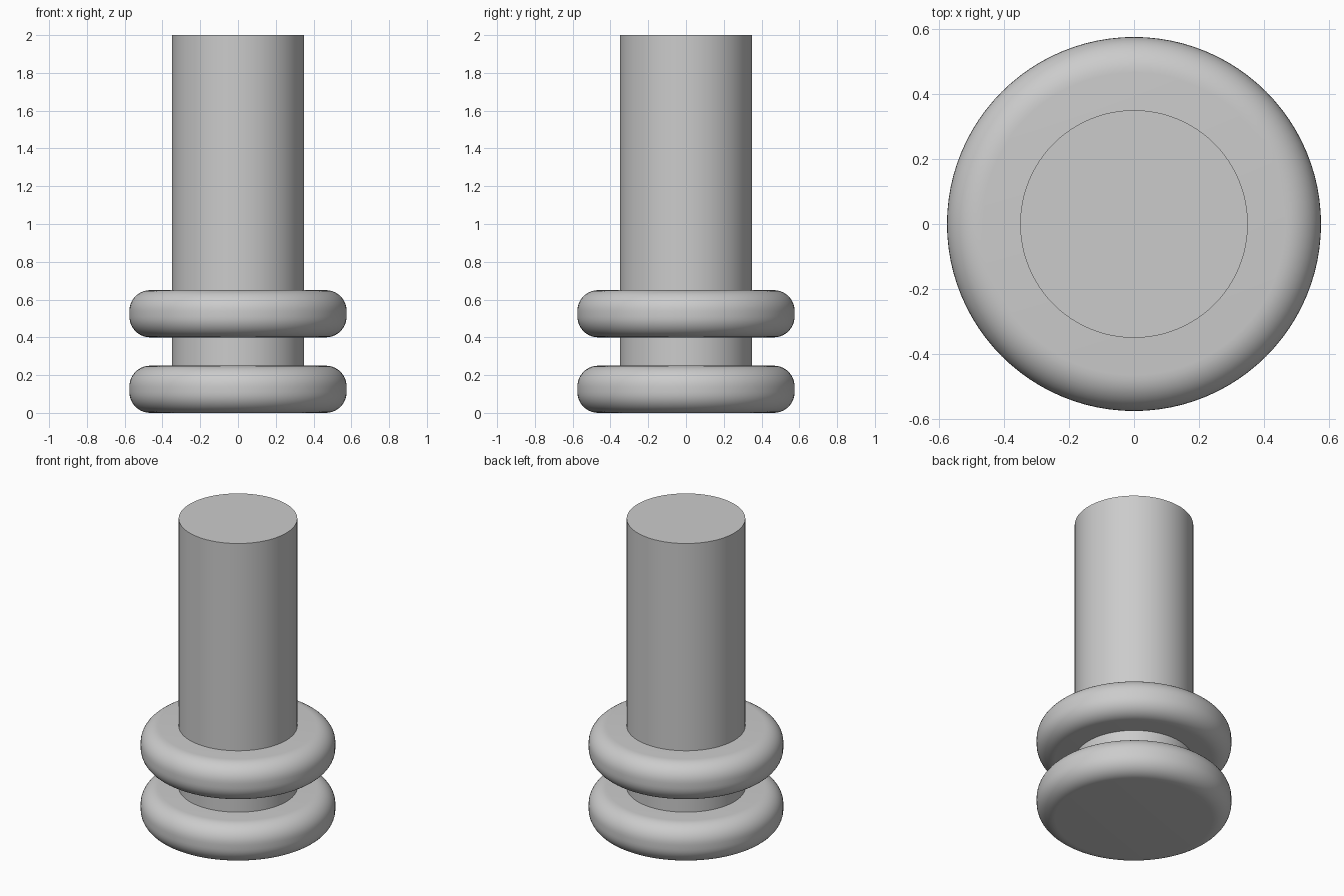
import bpy
import math

SEGMENTS = 96

cube = bpy.data.objects.get("Cube")
if cube:
    bpy.data.objects.remove(cube, do_unlink=True)

# Single plain grey finish
grey = bpy.data.materials.new("plain_grey")
grey.use_nodes = True
colour = (0.6, 0.6, 0.6, 1)
grey.diffuse_color = colour
grey.node_tree.nodes["Principled BSDF"].inputs["Base Color"].default_value = colour


def disc(name, radius, bottom, top, fillet=0):
    """Upright cylinder with optionally rounded rims."""
    bpy.ops.mesh.primitive_cylinder_add(
        vertices=SEGMENTS, radius=radius, depth=top - bottom,
        location=(0, 0, (bottom + top) / 2))
    part = bpy.context.object
    part.name = name
    part.data.materials.append(grey)
    if fillet:
        bevel = part.modifiers.new("rounded_rim", 'BEVEL')
        bevel.width = fillet
        bevel.segments = 10
        bevel.limit_method = 'ANGLE'
        bevel.angle_limit = math.radians(40)
        bpy.ops.object.modifier_apply(modifier=bevel.name)
    bpy.ops.object.shade_smooth_by_angle(angle=math.radians(30))
    return part


# Rounded flanges
disc("base_flange", 0.575, 0, 0.25, 0.11)
disc("upper_flange", 0.575, 0.4, 0.65, 0.11)

# Straight shaft, starting inside the base flange
disc("shaft", 0.35, 0.12, 2)
